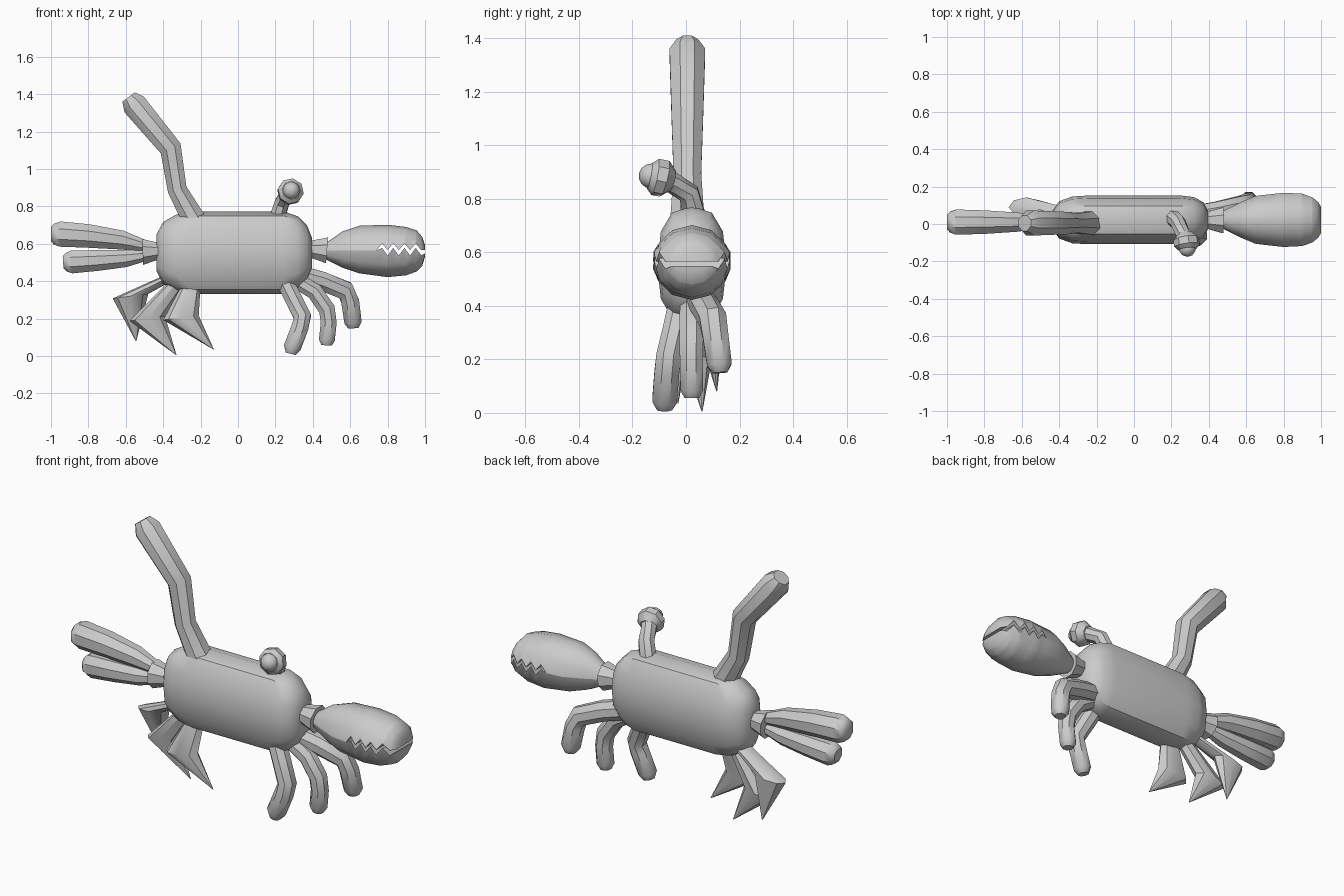
import bpy, bmesh, math
from mathutils import Vector

if "Cube" in bpy.data.objects:
    bpy.data.objects.remove(bpy.data.objects["Cube"])

grey = bpy.data.materials.new("grey")
grey.diffuse_color = (0.6, 0.6, 0.6, 1)
grey.use_nodes = True
grey.node_tree.nodes["Principled BSDF"].inputs["Base Color"].default_value = grey.diffuse_color


def finish(name, bm, angle=40):
    bmesh.ops.remove_doubles(bm, verts=bm.verts, dist=0.0005)
    bmesh.ops.recalc_face_normals(bm, faces=bm.faces)
    me = bpy.data.meshes.new(name)
    bm.to_mesh(me)
    bm.free()
    me.materials.append(grey)
    ob = bpy.data.objects.new(name, me)
    bpy.context.collection.objects.link(ob)
    bpy.ops.object.select_all(action='DESELECT')
    ob.select_set(True)
    bpy.context.view_layer.objects.active = ob
    bpy.ops.object.shade_smooth_by_angle(angle=math.radians(angle))
    return ob


def skin(name, rings, angle=40):
    """Bridge closed rings of equal size and cap both ends."""
    bm = bmesh.new()
    vs = [[bm.verts.new(p) for p in ring] for ring in rings]
    n = len(vs[0])
    for a, b in zip(vs, vs[1:]):
        for i in range(n):
            j = (i + 1) % n
            bm.faces.new((a[i], a[j], b[j], b[i]))
    bm.faces.new(vs[0])
    bm.faces.new(vs[-1])
    return finish(name, bm, angle)


def tube(name, stations, sides=8, angle=40):
    """Stations are (x, y, z, radius); rings follow the path."""
    pts = [Vector(s[:3]) for s in stations]
    rings = []
    for k, s in enumerate(stations):
        t = pts[min(k + 1, len(pts) - 1)] - pts[max(k - 1, 0)]
        u = Vector((0, 1, 0))
        u = (u - t * (u.dot(t) / t.length_squared)).normalized()
        v = t.cross(u).normalized()
        ring = []
        for i in range(sides):
            a = math.tau * (i + 0.5) / sides
            ring.append(pts[k] + s[3] * (u * math.cos(a) + v * math.sin(a)))
        rings.append(ring)
    return skin(name, rings, angle)


def interp(table, x):
    for a, b in zip(table, table[1:]):
        if x <= b[0]:
            f = (x - a[0]) / (b[0] - a[0])
            return [p + (q - p) * f for p, q in zip(a[1:], b[1:])]
    return table[-1][1:]


# body: rounded barrel lying along x (x, half width, half height)
def spow(v):
    return math.copysign(abs(v) ** 0.8, v)


body = [(-.435, .05, .10), (-.40, .10, .165), (-.33, .125, .205), (-.25, .13, .22),
        (.25, .13, .22), (.32, .122, .195), (.37, .095, .145), (.395, .05, .08)]
skin("body", [[(x, .022 + w * spow(math.cos(math.tau * i / 12)),
                .552 + h * spow(math.sin(math.tau * i / 12))) for i in range(12)]
              for x, w, h in body])

# tail
tube("tail", [(-.22, .005, .70, .07), (-.325, .005, .89, .056), (-.36, .005, 1.11, .064),
              (-.555, .005, 1.345, .072), (-.585, .005, 1.385, .045)])

# eye stalk, cup and eyeball
tube("eye_stalk", [(.21, .03, .74, .045), (.235, .01, .82, .042),
                   (.26, -.05, .86, .04), (.275, -.08, .875, .045)])
tube("eye_cup", [(.272, -.05, .865, .04), (.278, -.08, .875, .07),
                 (.283, -.115, .882, .07), (.285, -.135, .886, .05)])
bm = bmesh.new()
bmesh.ops.create_uvsphere(bm, u_segments=10, v_segments=7, radius=.047)
bmesh.ops.translate(bm, verts=bm.verts, vec=(.285, -.13, .885))
finish("eyeball", bm)

# wrists
tube("right_wrist", [(.37, .02, .57, .045), (.41, .02, .57, .055), (.476, .02, .565, .075)])
tube("left_wrist", [(-.41, .01, .56, .05), (-.44, .01, .56, .053), (-.51, .01, .557, .075)])

# big claw: x, half width, upper height, lower height
claw = [(.45, .035, .03, .03), (.48, .05, .05, .05), (.56, .09, .105, .09),
        (.65, .128, .135, .12), (.80, .145, .14, .14), (.90, .14, .128, .13),
        (.955, .12, .11, .11), (.985, .095, .075, .08), (1.0, .07, .03, .03)]
teeth = [.74, .77, .80, .83, .86, .89, .92, .95, .98]
xs = sorted({c[0] for c in claw} | set(teeth))
for name, side in (("upper_jaw", 1), ("lower_jaw", -1)):
    tooth = [(.4, .563), (.74, .563)]
    tooth += [(x, (.603 if side > 0 else .578) if k % 2 == 0 else
               (.566 if side > 0 else .538)) for k, x in enumerate(teeth[1:])]
    tooth += [(1.01, .566 if side > 0 else .555)]
    rings = []
    for x in xs:
        w, up, low = interp(claw, x)
        h = up if side > 0 else low
        edge = interp(tooth, x)[0]
        ring = [(x, .022 + w * math.cos(math.pi * i / 6),
                 .562 + side * h * math.sin(math.pi * i / 6)) for i in range(7)]
        ring[0] = (x, ring[0][1], edge)
        ring[6] = (x, ring[6][1], edge)
        rings.append(ring)
    skin(name, rings, 35)

# left pincer lobes
tube("upper_pincer", [(-.48, .01, .585, .03), (-.62, .01, .62, .055), (-.80, .01, .642, .068),
                      (-.95, .01, .652, .073), (-.985, .01, .652, .06), (-1.0, .01, .652, .04)])
tube("lower_pincer", [(-.48, .01, .54, .03), (-.60, .01, .522, .05), (-.75, .01, .511, .06),
                      (-.89, .01, .503, .066), (-.92, .01, .502, .053), (-.935, .01, .501, .035)])

# right legs: bent tubes with rounded feet
tube("right_leg_front", [(.25, -.02, .40, .05), (.295, -.04, .31, .05), (.345, -.065, .21, .05),
                         (.33, -.072, .15, .05), (.29, -.08, .045, .05), (.282, -.08, .012, .03)])
tube("right_leg_middle", [(.30, .02, .41, .045), (.41, .02, .345, .048), (.475, .02, .25, .048),
                          (.485, .02, .18, .046), (.475, .022, .085, .046), (.473, .022, .057, .03)])
tube("right_leg_back", [(.34, .05, .43, .055), (.45, .07, .40, .055), (.575, .10, .35, .055),
                        (.60, .11, .29, .052), (.615, .125, .18, .05), (.617, .127, .15, .03)])

# left legs: flaring thigh meeting a spike (hip, knee, tip)
for name, hip, knee, tip in (
        ("left_leg_front", (-.25, -.01, .38), (-.305, -.05, .205), (-.13, -.03, .035)),
        ("left_leg_middle", (-.32, .02, .40), (-.485, .045, .20), (-.33, .06, .005)),
        ("left_leg_back", (-.37, .05, .42), (-.575, .09, .32), (-.545, .115, .08))):
    rings = []
    for c, rx, ry in ((hip, .05, .04), (knee, .095, .052), (tip, .0015, .0015)):
        rings.append([(c[0] + rx * math.cos(math.tau * i / 8),
                       c[1] + ry * math.sin(math.tau * i / 8),
                       c[2] + (.012 * math.cos(math.tau * i / 8) if c is knee else 0))
                      for i in range(8)])
    skin(name, rings, 35)
